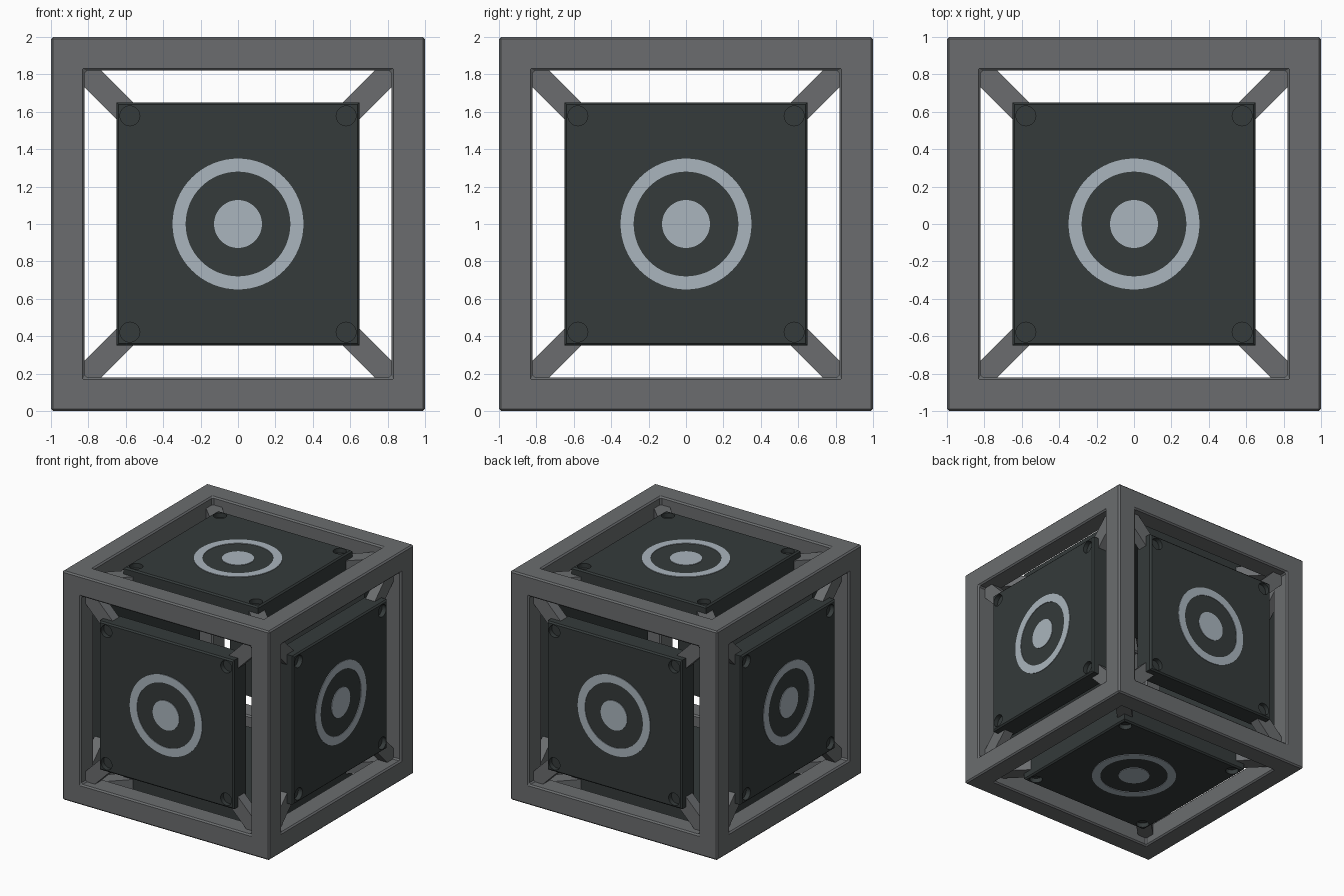
import bpy, bmesh, math
from mathutils import Matrix, Vector

if "Cube" in bpy.data.objects:
    bpy.data.objects.remove(bpy.data.objects["Cube"])


def material(name, rgb):
    m = bpy.data.materials.new(name)
    m.diffuse_color = (*rgb, 1)
    m.use_nodes = True
    m.node_tree.nodes["Principled BSDF"].inputs["Base Color"].default_value = m.diffuse_color
    return m


GREY = material("frame grey", (0.145, 0.152, 0.158))
DARK = material("panel charcoal", (0.035, 0.043, 0.043))
PALE = material("pale silver", (0.40, 0.46, 0.51))


def make_object(name, bm, mat):
    bmesh.ops.recalc_face_normals(bm, faces=bm.faces)
    me = bpy.data.meshes.new(name)
    bm.to_mesh(me)
    bm.free()
    me.materials.append(mat)
    ob = bpy.data.objects.new(name, me)
    bpy.context.collection.objects.link(ob)
    return ob


def add_box(bm, size, centre, turn=0):
    mat = Matrix.Rotation(turn, 4, 'Z') @ Matrix.Translation(centre) @ Matrix.Diagonal((*size, 1))
    return bmesh.ops.create_cube(bm, size=1, matrix=mat)


def add_cylinder(bm, radius, depth, centre, segments):
    bmesh.ops.create_cone(bm, cap_ends=True, segments=segments, radius1=radius, radius2=radius,
                          depth=depth, matrix=Matrix.Translation(centre))


def add_ring(bm, inner, outer, z0, z1, n):
    profile = [(inner, z0), (outer, z0), (outer, z1), (inner, z1)]
    loops = [[bm.verts.new((r * math.cos(a), r * math.sin(a), z)) for r, z in profile]
             for a in (2 * math.pi * i / n for i in range(n))]
    for i in range(n):
        a, b = loops[i], loops[(i + 1) % n]
        for k in range(4):
            bm.faces.new((a[k], b[k], b[(k + 1) % 4], a[(k + 1) % 4]))


def bake(ob):
    """Replace an object's mesh by its modified result."""
    dg = bpy.context.evaluated_depsgraph_get()
    me = bpy.data.meshes.new_from_object(ob.evaluated_get(dg))
    ob.modifiers.clear()
    ob.data = me


# Open cube frame: outer cells of a 3x3x3 lattice, keeping edges and corners
bm = bmesh.new()
C = (-1, -0.82, 0.82, 1)
filled = {(i, j, k) for i in range(3) for j in range(3) for k in range(3)
          if (i, j, k).count(1) <= 1}
for cell in filled:
    for axis in range(3):
        for side in (0, 1):
            near = list(cell)
            near[axis] += 2 * side - 1
            if tuple(near) in filled:
                continue
            u, v = (axis + 1) % 3, (axis + 2) % 3
            corners = []
            for du, dv in ((0, 0), (1, 0), (1, 1), (0, 1)):
                p = list(cell)
                p[axis] += side
                p[u] += du
                p[v] += dv
                corners.append(bm.verts.new([C[q] for q in p]))
            bm.faces.new(corners)
bmesh.ops.remove_doubles(bm, verts=bm.verts, dist=1e-4)
frame = make_object("cube_frame", bm, GREY)
frame.location.z = 1
bevel = frame.modifiers.new("chamfer", 'BEVEL')
bevel.width = 0.012
bevel.segments = 1
bevel.limit_method = 'ANGLE'

# Square panel with chamfered outer rim and four round corner recesses
FACE = 0.99
bm = bmesh.new()
add_box(bm, (1.3, 1.3, FACE - 0.82), (0, 0, (FACE + 0.82) / 2))
rim = [e for e in bm.edges if all(v.co.z > 0.9 for v in e.verts)]
bmesh.ops.bevel(bm, geom=rim, offset=0.012, segments=1, affect='EDGES')
panel = make_object("panel", bm, DARK)

bm = bmesh.new()
for sx in (-1, 1):
    for sy in (-1, 1):
        add_cylinder(bm, 0.053, 0.08, (0.578 * sx, 0.578 * sy, FACE), 32)
cutter = make_object("recess_cutter", bm, DARK)
cutter.hide_render = True
cut = panel.modifiers.new("recesses", 'BOOLEAN')
cut.operation = 'DIFFERENCE'
cut.solver = 'EXACT'
cut.object = cutter
bake(panel)
bpy.data.objects.remove(cutter)

# Diagonal struts joining panel corners to the frame
bm = bmesh.new()
for i in range(4):
    add_box(bm, (0.36, 0.127, 0.09), (1.02, 0, 0.885), math.radians(45 + 90 * i))
struts = make_object("corner_struts", bm, GREY)

# Ring and centre disc inlays
bm = bmesh.new()
add_ring(bm, 0.28, 0.35, FACE - 0.003, FACE + 0.005, 64)
ring = make_object("inlay_ring", bm, PALE)
bm = bmesh.new()
add_cylinder(bm, 0.128, 0.008, (0, 0, FACE + 0.001), 48)
disc = make_object("centre_disc", bm, PALE)

# Repeat the face assembly on all six sides
SIDES = {"top": (0, 0, 1), "bottom": (0, 0, -1), "right": (1, 0, 0),
         "left": (-1, 0, 0), "back": (0, 1, 0), "front": (0, -1, 0)}
for part in (panel, struts, ring, disc):
    base = part.name
    for side, normal in SIDES.items():
        ob = part if side == "top" else part.copy()
        if side != "top":
            bpy.context.collection.objects.link(ob)
        ob.name = f"{side}_{base}"
        if side == "bottom":
            turn = Matrix.Rotation(math.pi, 4, 'X')
        else:
            turn = Vector((0, 0, 1)).rotation_difference(Vector(normal)).to_matrix().to_4x4()
        ob.matrix_world = Matrix.Translation((0, 0, 1)) @ turn
